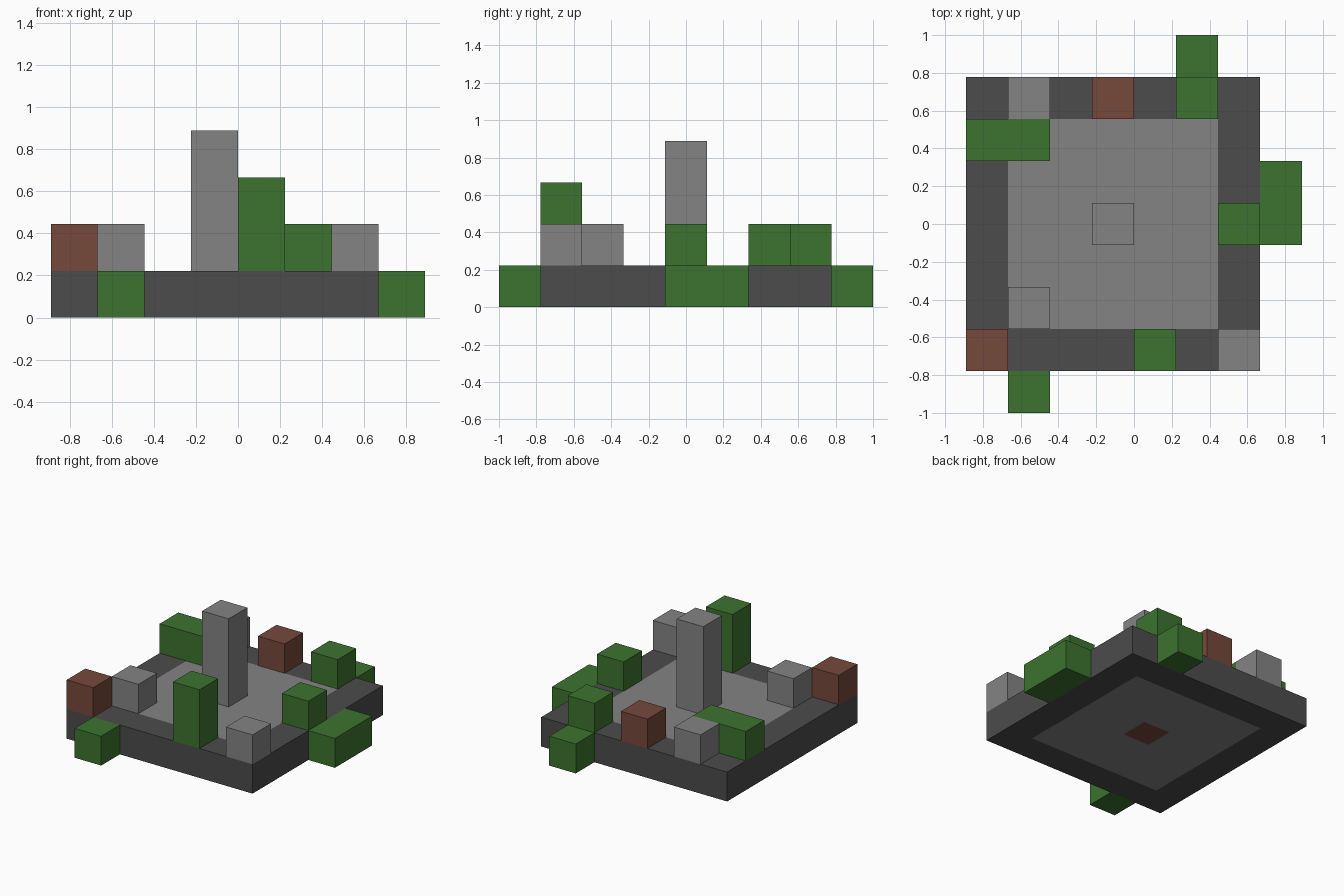
import bpy
import bmesh
from mathutils import Vector

cube = bpy.data.objects.get("Cube")
if cube:
    bpy.data.objects.remove(cube, do_unlink=True)

U = 2 / 9  # edge of one block


def material(name, rgb):
    mat = bpy.data.materials.new(name)
    mat.use_nodes = True
    mat.diffuse_color = (*rgb, 1)
    mat.node_tree.nodes["Principled BSDF"].inputs["Base Color"].default_value = (*rgb, 1)
    return mat


DARK = material("dark stone", (0.072, 0.072, 0.072))
GREY = material("grey stone", (0.23, 0.23, 0.23))
GREEN = material("moss green", (0.045, 0.173, 0.029))
BROWN = material("red brown", (0.18, 0.066, 0.044))


def box_mesh(low, size):
    """Box measured in blocks, from its lowest corner of the layout grid."""
    bm = bmesh.new()
    bmesh.ops.create_cube(bm, size=1)
    origin = Vector((-4, -4.5, 0))
    low, size = Vector(low), Vector(size)
    for v in bm.verts:
        v.co = (origin + low + size * 0.5 + v.co * size) * U
    return bm


def finish(name, bm, mats):
    mesh = bpy.data.meshes.new(name)
    bm.to_mesh(mesh)
    bm.free()
    for mat in mats:
        mesh.materials.append(mat)
    obj = bpy.data.objects.new(name, mesh)
    bpy.context.collection.objects.link(obj)


def block(name, mat, low, size=(1, 1, 1)):
    finish(name, box_mesh(low, size), [mat])


# Base slab: dark rim, grey floor above and below, brown centre underneath
slab = box_mesh((0, 1, 0), (7, 7, 1))
centre = Vector((-0.5, 0, 0)) * U
for axis in (Vector((1, 0, 0)), Vector((0, 1, 0))):
    for offset in (-2.5, -0.5, 0.5, 2.5):
        bmesh.ops.bisect_plane(slab, geom=slab.verts[:] + slab.edges[:] + slab.faces[:],
                               plane_co=centre + axis * offset * U, plane_no=axis)
slab.normal_update()
for face in slab.faces:
    d = face.calc_center_median() - centre
    reach = max(abs(d.x), abs(d.y)) / U
    if abs(face.normal.z) > 0.5 and reach < 2.5:
        face.material_index = 2 if face.normal.z < 0 and reach < 0.5 else 1
finish("base_slab", slab, [DARK, GREY, BROWN])

# Central pillar
block("pillar", GREY, (3, 4, 1), (1, 1, 3))

# Loose stone blocks
block("stone_front_left", GREY, (6, 1, 1))
block("stone_front_right", GREY, (1, 2, 1))
block("stone_back_right", GREY, (1, 7, 1))

# Brown blocks
block("brown_front_right", BROWN, (0, 1, 1))
block("brown_back", BROWN, (3, 7, 1))

# Mossy blocks on the rim
block("moss_front_tall", GREEN, (4, 1, 1), (1, 1, 2))
block("moss_left", GREEN, (6, 4, 1))
block("moss_back", GREEN, (5, 7, 1))
block("moss_right_long", GREEN, (0, 6, 1), (2, 1, 1))

# Mossy blocks standing outside the slab
block("moss_outer_front", GREEN, (1, 0, 0))
block("moss_outer_left", GREEN, (7, 4, 0), (1, 2, 1))
block("moss_outer_back", GREEN, (5, 8, 0))
